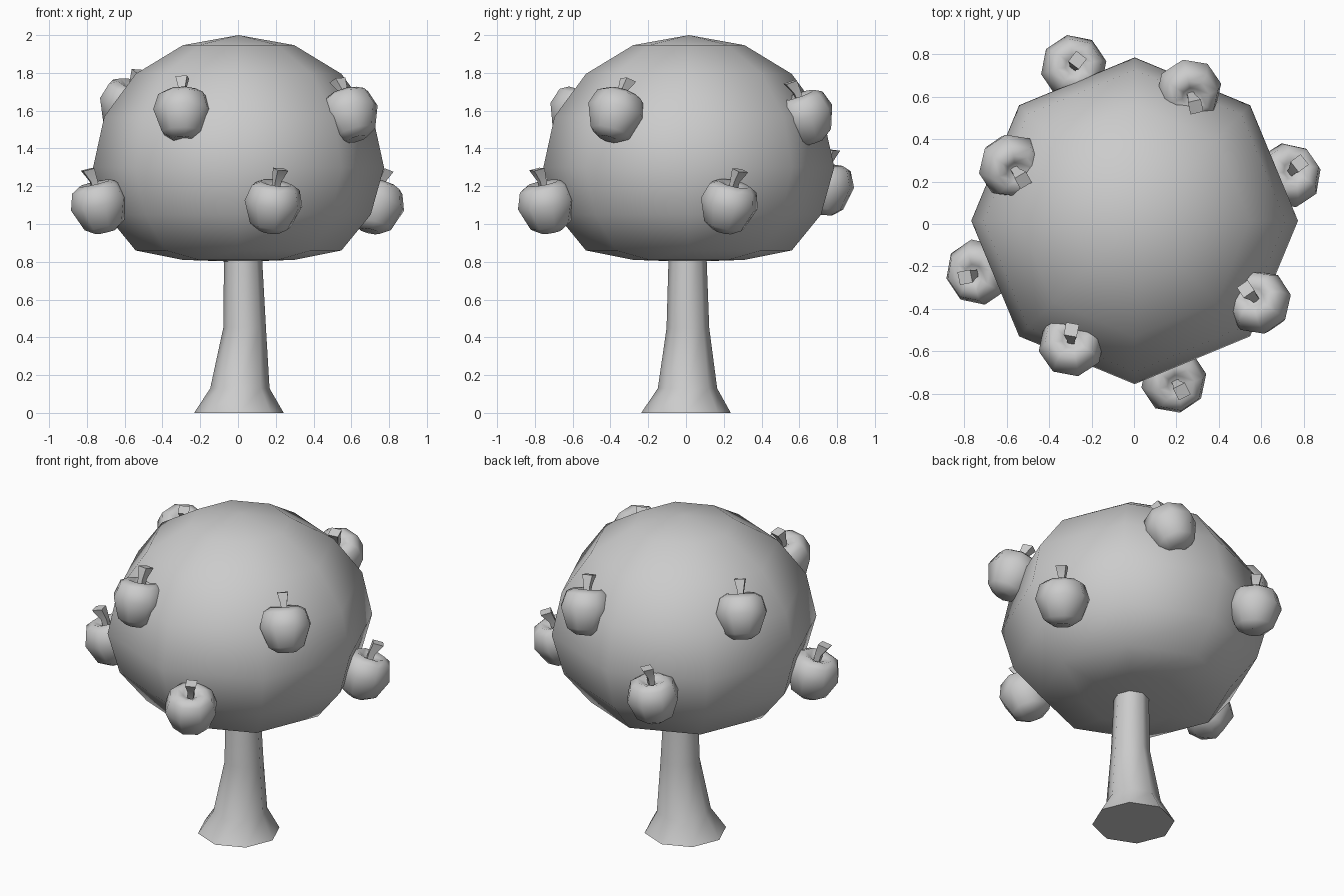
import bpy, math
from mathutils import Vector, Matrix

cube = bpy.data.objects.get("Cube")
if cube:
    bpy.data.objects.remove(cube, do_unlink=True)

grey = bpy.data.materials.new("plain_grey")
grey.use_nodes = True
grey.diffuse_color = (0.6, 0.6, 0.6, 1)
grey.node_tree.nodes["Principled BSDF"].inputs["Base Color"].default_value = (0.6, 0.6, 0.6, 1)


def loft(name, rings, sides, turn=0.0, bottom=None, top=None):
    """Skin rings of (x, y, z, radius); ends close on a pole height or flat cap."""
    verts, faces = [], []
    for x, y, z, r in rings:
        for i in range(sides):
            a = turn + math.tau * i / sides
            verts.append((x + r * math.cos(a), y + r * math.sin(a), z))
    for k in range(len(rings) - 1):
        for i in range(sides):
            j = (i + 1) % sides
            a, b = k * sides, (k + 1) * sides
            faces.append((a + i, a + j, b + j, b + i))
    for pole, start, ring, flip in ((bottom, 0, rings[0], True),
                                    (top, (len(rings) - 1) * sides, rings[-1], False)):
        loop = [start + i for i in range(sides)]
        if pole is None:
            faces.append(loop[::-1] if flip else loop)
            continue
        tip = len(verts)
        verts.append((ring[0], ring[1], pole))
        for i in range(sides):
            a, b = loop[i], loop[(i + 1) % sides]
            faces.append((b, a, tip) if flip else (a, b, tip))
    mesh = bpy.data.meshes.new(name)
    mesh.from_pydata(verts, [], faces)
    mesh.materials.append(grey)
    obj = bpy.data.objects.new(name, mesh)
    bpy.context.collection.objects.link(obj)
    bpy.ops.object.select_all(action='DESELECT')
    obj.select_set(True)
    bpy.context.view_layer.objects.active = obj
    bpy.ops.object.shade_smooth_by_angle(angle=math.radians(60))
    return obj


# Trunk with a flared foot and a slight lean
loft("trunk", [(0.005, 0, 0, 0.237), (0.01, 0.008, 0.13, 0.157),
               (0.035, 0.01, 0.45, 0.113), (0.025, 0.008, 0.9, 0.098)], 8)

# Leafy crown: eight-sided ball with a flattened underside
crown = []
for k in range(7, 0, -1):
    a = math.pi * k / 8
    z = 1.3 + (0.7 if k <= 4 else 0.53) * math.cos(a)
    crown.append((0.003, 0.015, z, 0.77 * math.sin(a)))
crown[0] = (0.003, 0.015, 0.81, 0.295)
crown[1] = (0.003, 0.015, 0.86, 0.545)
crown[2] = (0.003, 0.015, 1.05, 0.7)
loft("crown", crown, 8, bottom=0.8, top=2.0)

# Apples: centre, then the sideways lean of the stem tip
apples = {
    "front_right_upper": ((-0.295, -0.575, 1.58), (0.0, 0.06)),
    "front_left_upper": ((0.595, -0.375, 1.575), (-0.06, 0.06)),
    "back_left_upper": ((0.255, 0.635, 1.56), (0.03, -0.07)),
    "back_right_upper": ((-0.585, 0.28, 1.62), (0.055, -0.065)),
    "front_lower": ((0.185, -0.735, 1.09), (0.03, -0.04)),
    "left_lower": ((0.725, 0.225, 1.09), (0.045, 0.05)),
    "right_lower": ((-0.73, -0.225, 1.09), (-0.05, -0.02)),
    "back_lower": ((-0.285, 0.735, 1.185), (0.01, 0.02)),
}
profile = [(-0.135, 0.055), (-0.1, 0.11), (0.02, 0.157), (0.105, 0.13),
           (0.13, 0.085), (0.115, 0.045)]
for place, (centre, lean) in apples.items():
    axis = Vector((lean[0], lean[1], 0.21))
    tilt = Vector((0, 0, 1)).rotation_difference(axis).to_matrix().to_4x4()
    pose = Matrix.Translation(centre) @ tilt
    body = loft("apple_" + place, [(0, 0, z, r) for z, r in profile], 8,
                turn=0.2, bottom=-0.125, top=0.08)
    # Square stem, thin in the dimple and bent wider at the tip
    side = Vector((lean[0], lean[1], 0)).normalized() * 0.02
    stem = loft("stem_" + place, [(0, 0, 0.07, 0.022),
                                  (side.x * 0.1, side.y * 0.1, 0.145, 0.026),
                                  (side.x, side.y, 0.21, 0.044)], 4,
                turn=math.atan2(lean[1], lean[0]) + 0.6)
    body.matrix_world = pose
    stem.matrix_world = pose
